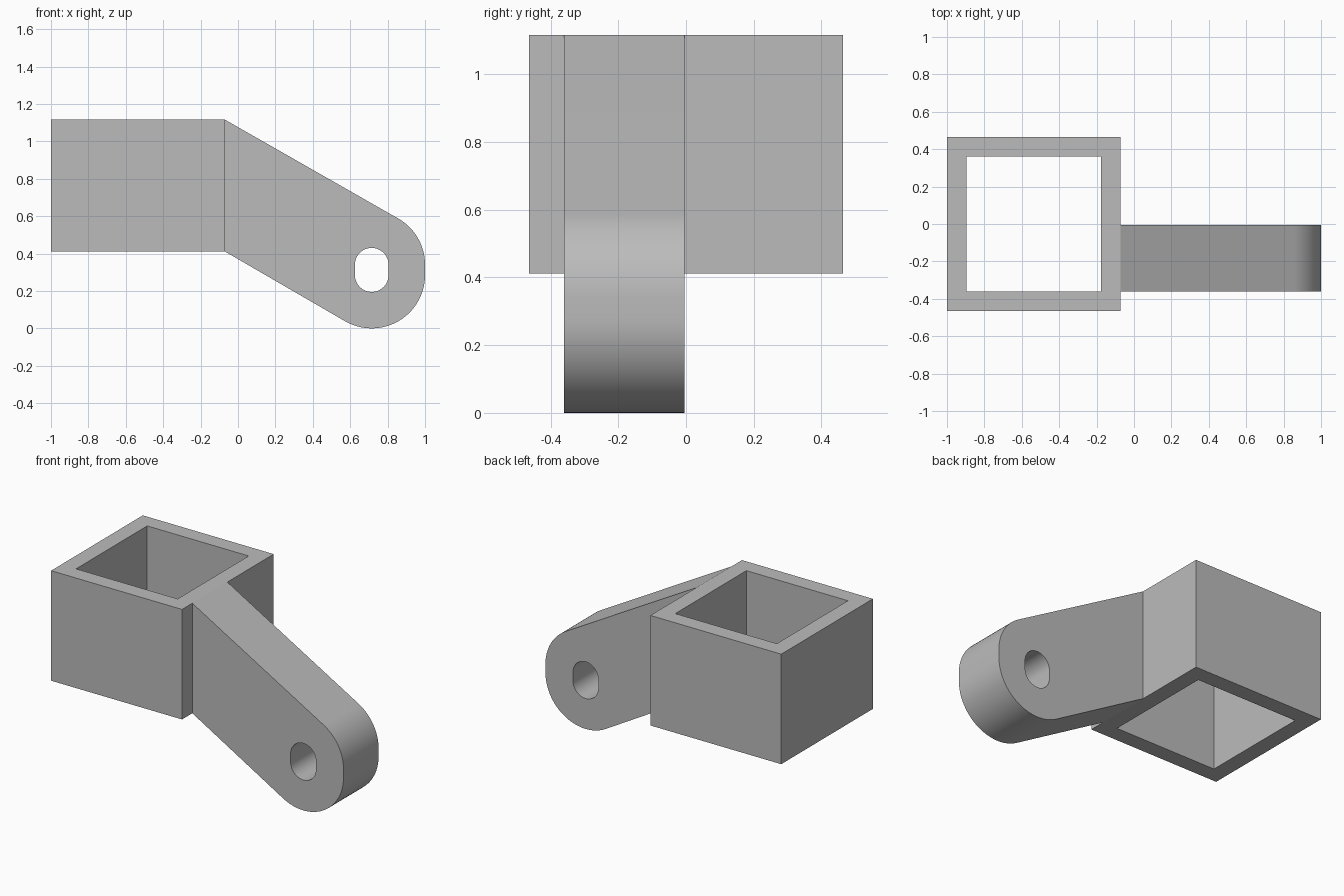
import bpy, bmesh, math
from mathutils import Vector

cube = bpy.data.objects.get("Cube")
if cube:
    bpy.data.objects.remove(cube, do_unlink=True)

grey = bpy.data.materials.new("plain grey")
grey.use_nodes = True
colour = (0.5, 0.5, 0.5, 1)
grey.diffuse_color = colour
grey.node_tree.nodes["Principled BSDF"].inputs["Base Color"].default_value = colour


def prism(name, outline, hole, place, depth):
    """Extrude an outline with a hole; place maps 2D points into space."""
    bm = bmesh.new()
    edges = []
    for loop in (outline, hole):
        verts = [bm.verts.new(place(u, v)) for u, v in loop]
        edges += [bm.edges.new((a, b)) for a, b in zip(verts, verts[1:] + verts[:1])]
    bmesh.ops.triangle_fill(bm, use_beauty=True, edges=edges)
    ext = bmesh.ops.extrude_face_region(bm, geom=bm.faces[:], use_keep_orig=True)
    moved = [g for g in ext["geom"] if isinstance(g, bmesh.types.BMVert)]
    bmesh.ops.translate(bm, verts=moved, vec=Vector(depth))
    bmesh.ops.recalc_face_normals(bm, faces=bm.faces[:])
    mesh = bpy.data.meshes.new(name)
    bm.to_mesh(mesh)
    bm.free()
    mesh.materials.append(grey)
    obj = bpy.data.objects.new(name, mesh)
    bpy.context.collection.objects.link(obj)
    bpy.ops.object.select_all(action="DESELECT")
    obj.select_set(True)
    bpy.context.view_layer.objects.active = obj
    bpy.ops.object.shade_smooth_by_angle(angle=math.radians(30))


def rectangle(x0, x1, y):
    return [(x0, -y), (x1, -y), (x1, y), (x0, y)]


def arc(cx, cz, r, start, end, steps=24):
    angles = [math.radians(start + (end - start) * i / steps) for i in range(steps + 1)]
    return [(cx + r * math.cos(a), cz + r * math.sin(a)) for a in angles]


bottom, top, joint = 0.412, 1.117, -0.072
wall, half = 0.104, 0.464

# Square sleeve, open at top and bottom
prism("square_sleeve", rectangle(-1, joint, half),
      rectangle(-1 + wall, joint - wall, half - wall),
      lambda x, y: (x, y, bottom), (0, 0, top - bottom))

# Sloping arm with a rounded end around an upright slot
slot_x, slot_low, slot_high = 0.715, 0.285, 0.34
end_r, slot_r = 0.285, 0.09
arm = ([(joint, top), (joint, bottom)]
       + arc(slot_x, slot_low, end_r, -120, 0)
       + arc(slot_x, slot_high, end_r, 0, 60))
slot = (arc(slot_x, slot_low, slot_r, -180, 0)
        + arc(slot_x, slot_high, slot_r, 0, 180))
prism("slotted_arm", arm, slot, lambda x, z: (x, -0.36, z), (0, 0.355, 0))
